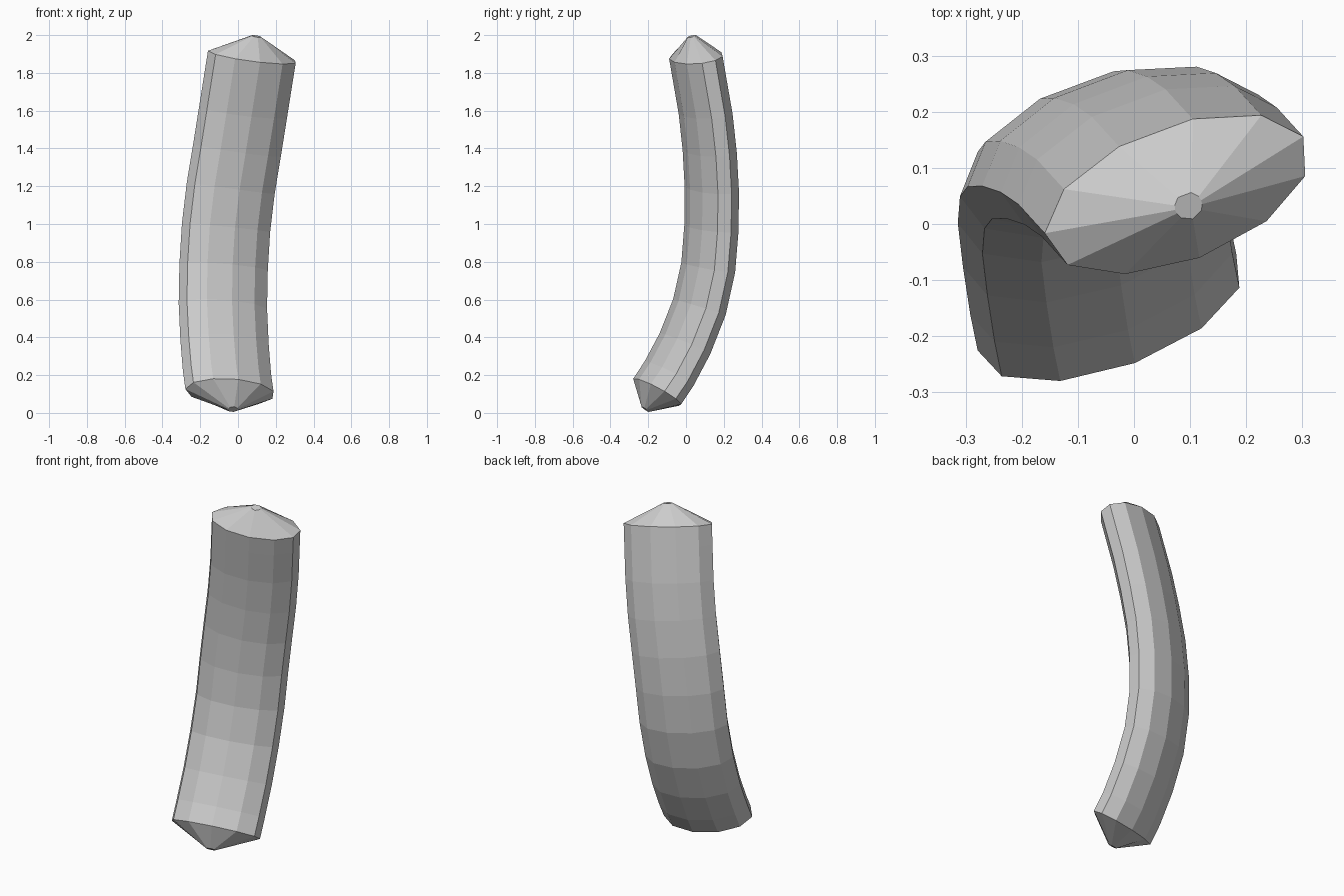
import bpy, bmesh, math
from mathutils import Vector

if "Cube" in bpy.data.objects:
    bpy.data.objects.remove(bpy.data.objects["Cube"])

SIDES = 11
# centre line of the bent rod, bottom to top
path = [Vector(p) for p in (
    (-.042, -.153, .11), (-.055, -.09, .205), (-.068, -.005, .365), (-.077, .072, .56),
    (-.073, .119, .77), (-.060, .136, .98), (-.035, .138, 1.19), (-.002, .127, 1.39),
    (.030, .105, 1.59), (.060, .072, 1.78), (.077, .0535, 1.887))]
bottom_tip = Vector((-.028, -.216, .019))
top_tip = Vector((.097, .032, 1.994))

# oval cross-section at the top end, given by two conjugate radii
ref = Vector((.18, -.20, .96)).normalized()
A = Vector((-.236, -.070, .030))
B = Vector((-.006, .125, .027))

bm = bmesh.new()


def ring(centre, tangent, scale=1.0, radius=None):
    """Oval section turned square to the path, or a small round one."""
    q = ref.rotation_difference(tangent.normalized())
    a, b = q @ A, q @ B
    verts = []
    for k in range(SIDES):
        t = math.tau * k / SIDES
        off = a * math.cos(t) + b * math.sin(t)
        if radius:
            off = off.normalized() * radius
        verts.append(bm.verts.new(centre + off * scale))
    return verts


# bottom tip, body sections, top tip
rings = [ring(bottom_tip, path[0] - bottom_tip, radius=.025)]
last = len(path) - 1
for i, p in enumerate(path):
    if i == 0:
        tan = Vector((-.11, .54, .83))
    elif i == last:
        tan = ref
    else:
        tan = path[i + 1] - path[i - 1]
    rings.append(ring(p, tan))
rings.append(ring(top_tip, ref, radius=.025))

# skin the sections and close the tiny end discs
for lo, hi in zip(rings, rings[1:]):
    for k in range(SIDES):
        n = (k + 1) % SIDES
        bm.faces.new((lo[k], lo[n], hi[n], hi[k]))
bm.faces.new(rings[0])
bm.faces.new(rings[-1])
bmesh.ops.recalc_face_normals(bm, faces=bm.faces[:])

mesh = bpy.data.meshes.new("curved_rod")
bm.to_mesh(mesh)
bm.free()
bpy.context.collection.objects.link(bpy.data.objects.new("curved_rod", mesh))
